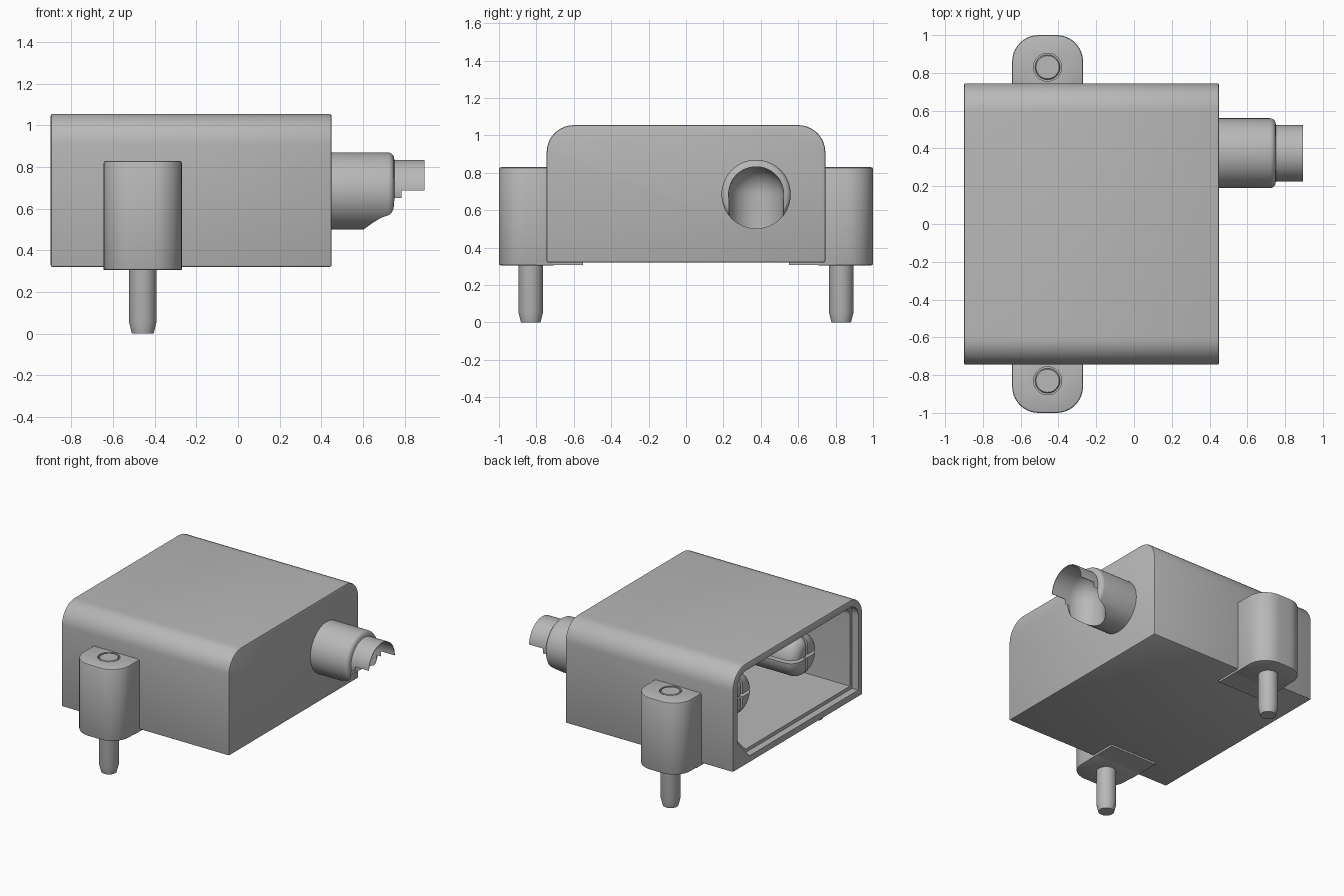
import bpy, bmesh
from math import pi, sin, cos, radians
from mathutils import Vector

old = bpy.data.objects.get("Cube")
if old:
    bpy.data.objects.remove(old, do_unlink=True)

grey = bpy.data.materials.new("plain grey")
grey.use_nodes = True
COLOUR = (0.48, 0.48, 0.48, 1)
grey.diffuse_color = COLOUR
grey.node_tree.nodes["Principled BSDF"].inputs["Base Color"].default_value = COLOUR


def finish(name, bm):
    bmesh.ops.remove_doubles(bm, verts=bm.verts, dist=1e-5)
    bmesh.ops.recalc_face_normals(bm, faces=bm.faces)
    mesh = bpy.data.meshes.new(name)
    bm.to_mesh(mesh)
    bm.free()
    mesh.materials.append(grey)
    ob = bpy.data.objects.new(name, mesh)
    bpy.context.collection.objects.link(ob)
    return ob


def prism(name, pts, lo, hi, axis):
    """Extrude an outline along x (points are y,z) or z (points are x,y)."""
    bm = bmesh.new()
    place = (lambda p: (lo, *p)) if axis == "x" else (lambda p: (*p, lo))
    face = bm.faces.new([bm.verts.new(place(p)) for p in pts])
    ext = bmesh.ops.extrude_face_region(bm, geom=[face])
    move = Vector((hi - lo, 0, 0)) if axis == "x" else Vector((0, 0, hi - lo))
    bmesh.ops.translate(bm, vec=move, verts=[v for v in ext["geom"] if isinstance(v, bmesh.types.BMVert)])
    return finish(name, bm)


def lathe(name, profile, centre, axis, steps=48):
    """Revolve (radius, position along axis) points."""
    bm = bmesh.new()
    put = (lambda r, h: (h, r, 0)) if axis == "x" else (lambda r, h: (r, 0, h))
    vs = [bm.verts.new(put(r, h)) for r, h in profile]
    es = [bm.edges.new(e) for e in zip(vs, vs[1:])]
    bmesh.ops.spin(bm, geom=vs + es, cent=(0, 0, 0), angle=2 * pi, steps=steps,
                   axis=(1, 0, 0) if axis == "x" else (0, 0, 1))
    bmesh.ops.translate(bm, vec=Vector(centre), verts=bm.verts)
    return finish(name, bm)


def box(name, lo, hi):
    return prism(name, [(lo[0], lo[1]), (hi[0], lo[1]), (hi[0], hi[1]), (lo[0], hi[1])], lo[2], hi[2], "z")


def arc(cx, cy, r, a, b, n=10):
    return [(cx + r * cos(radians(a + (b - a) * i / n)), cy + r * sin(radians(a + (b - a) * i / n)))
            for i in range(n + 1)]


def apply(ob, mod):
    bpy.context.view_layer.objects.active = ob
    bpy.ops.object.modifier_apply(modifier=mod.name)


def bevel(ob, width, angle=50):
    mod = ob.modifiers.new("soft_edges", "BEVEL")
    mod.width, mod.segments = width, 2
    mod.limit_method, mod.angle_limit = "ANGLE", radians(angle)
    apply(ob, mod)


def cut(ob, *cutters):
    for c in cutters:
        mod = ob.modifiers.new("cut", "BOOLEAN")
        mod.operation, mod.solver, mod.object = "DIFFERENCE", "EXACT", c
        apply(ob, mod)
        bpy.data.objects.remove(c, do_unlink=True)


def smooth(ob):
    bpy.ops.object.select_all(action="DESELECT")
    ob.select_set(True)
    bpy.context.view_layer.objects.active = ob
    bpy.ops.object.shade_smooth_by_angle(angle=radians(35))


def shell_outline(inset, key=0.0):
    w, top, bottom, r = 0.745 - inset, 1.055 - inset, 0.32 + inset, 0.145 - inset
    pts = [(-w, bottom)]
    pts += [(w - key, bottom), (w, bottom + key)] if key else [(w, bottom)]
    return pts + arc(w - r, top - r, r, 0, 90) + arc(r - w, top - r, r, 90, 180)


# Housing: rounded box, hollow from the -x end, with a stepped rim and one keyed corner
housing = prism("housing", shell_outline(0), -0.9, 0.45, "x")
bevel(housing, 0.01)
cut(housing,
    prism("rim_cutter", shell_outline(0.05, 0.14), -1.0, -0.85, "x"),
    prism("cavity_cutter", shell_outline(0.075, 0.14), -1.1, 0.3, "x"))
smooth(housing)

# Contacts inside the housing: domed rods with crossed slits
AXIS_Z, TIP = 0.685, -0.71
for side, y in (("left", -0.375), ("right", 0.375)):
    dome = [(0, TIP)] + [(0.07 + 0.08 * sin(t), TIP + 0.08 - 0.08 * cos(t))
                         for t in (i * pi / 16 for i in range(9))]
    rod = lathe(side + "_contact", dome + [(0.15, 0.32), (0, 0.32)], (0, y, AXIS_Z), "x", 40)
    cut(rod,
        box("slit_flat", (-0.8, y - 0.2, AXIS_Z - 0.01), (-0.4, y + 0.2, AXIS_Z + 0.01)),
        box("slit_upright", (-0.8, y - 0.01, AXIS_Z - 0.2), (-0.4, y + 0.01, AXIS_Z + 0.2)))
    smooth(rod)

# Cable outlet: stepped spout hollowed by a bend that opens downward
CY, R = 0.375, 0.146
shoulder = [(r, x) for x, r in arc(0.72, 0.155, 0.03, 90, 0, 5)]
spout = lathe("cable_outlet",
              [(0, 0.4), (0.185, 0.4)] + shoulder + [(0.15, 0.752), (0.15, 0.895), (0, 0.895)],
              (0, CY, AXIS_Z), "x", 64)
dome = [(R * cos(t), AXIS_Z + R * sin(t)) for t in (i * pi / 24 for i in range(12))]
arch = [(CY - R, 0.3), (CY + R, 0.3)] + arc(CY, AXIS_Z, R, 0, 180, 24)
cut(spout,
    lathe("bend_cutter", [(0, 0.3), (R, 0.3)] + dome + [(0, AXIS_Z + R)], (0.75, CY, 0), "z"),
    prism("arch_cutter", arch, 0.752, 1.0, "x"),
    box("underside_cutter", (0.785, CY - 0.3, 0.3), (1.0, CY + 0.3, 0.688)))
smooth(spout)

# Mounting ears with foot plates and fixing pins, front and back
EX, EW = -0.4575, 0.1875
for side, s in (("front", -1), ("back", 1)):
    r = 0.14
    plan = [(EX - EW, 0.7), (EX + EW, 0.7)]
    plan += arc(EX + EW - r, 1 - r, r, 0, 90) + arc(EX - EW + r, 1 - r, r, 90, 180)
    ear = prism(side + "_ear", [(x, s * y) for x, y in plan], 0.305, 0.83, "z")
    bevel(ear, 0.01)
    cut(ear, lathe("pin_hole", [(0, 0.8), (0.074, 0.8), (0.074, 0.9), (0, 0.9)], (EX, s * 0.83, 0), "z"))
    smooth(ear)

    ys = sorted((s * 0.55, s * 0.8))
    box(side + "_foot_plate", (EX - EW, ys[0], 0.306), (EX + EW, ys[1], 0.325))

    pin = lathe(side + "_fixing_pin",
                [(0, 0), (0.052, 0), (0.066, 0.055), (0.066, 0.825), (0.061, 0.83), (0, 0.83)],
                (EX, s * 0.83, 0), "z", 32)
    smooth(pin)
